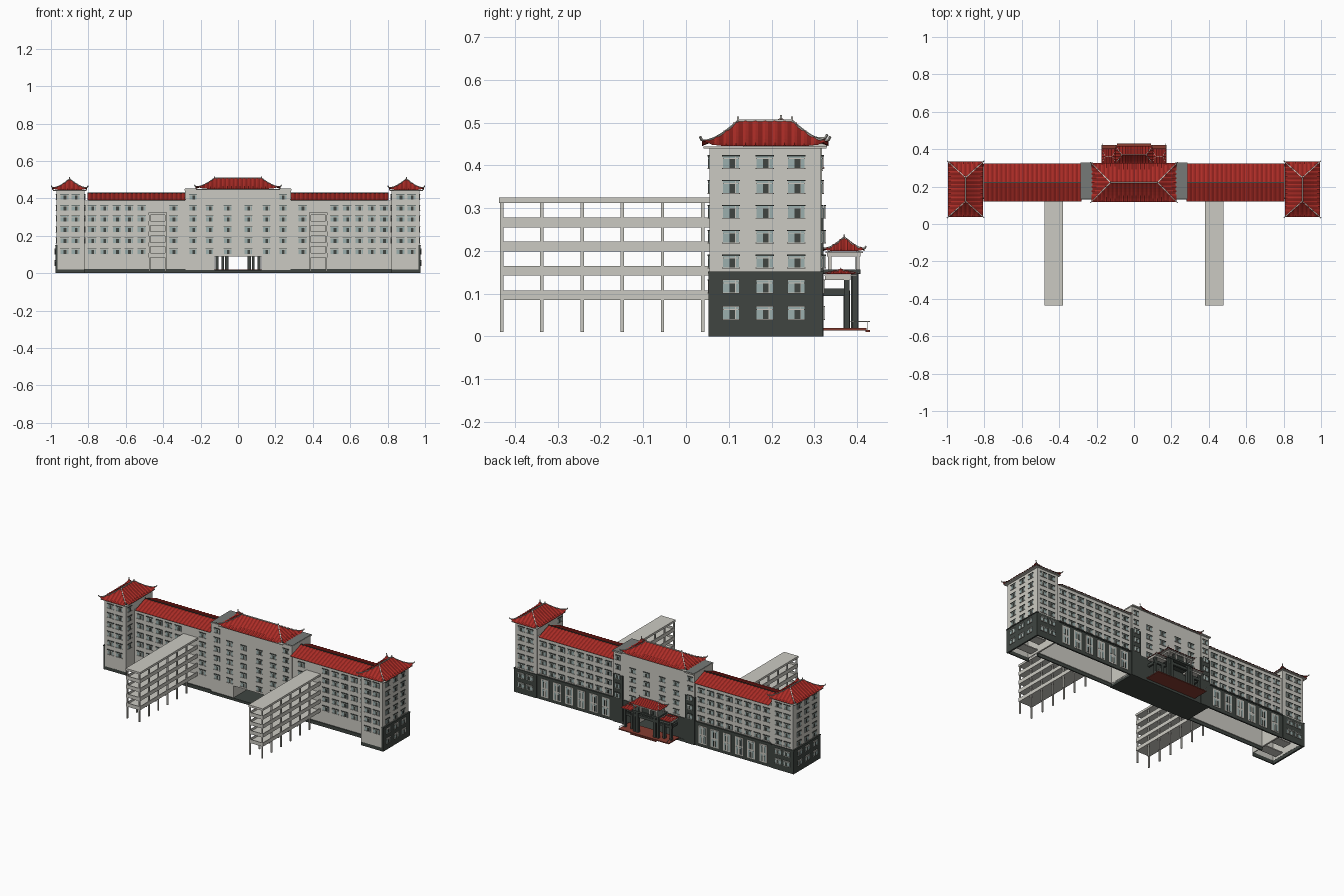
import bpy, bmesh
from mathutils import Vector, Matrix

if "Cube" in bpy.data.objects:
    bpy.data.objects.remove(bpy.data.objects["Cube"])

COLOURS = {
    "wall_grey": (0.60, 0.59, 0.54),
    "dark_stone": (0.05, 0.06, 0.053),
    "tile_red": (0.42, 0.026, 0.02),
    "tile_shadow_red": (0.25, 0.014, 0.011),
    "pale_trim": (0.58, 0.56, 0.51),
    "window_glass": (0.33, 0.43, 0.42),
    "flat_roof_grey": (0.18, 0.195, 0.185),
    "terracotta": (0.24, 0.045, 0.03),
}
NAMES = list(COLOURS)
MATS = []
for name, rgb in COLOURS.items():
    m = bpy.data.materials.new(name)
    m.use_nodes = True
    m.diffuse_color = (*rgb, 1)
    m.node_tree.nodes["Principled BSDF"].inputs["Base Color"].default_value = (*rgb, 1)
    MATS.append(m)
WALL, DARK, TILE, SHADE, TRIM, GLASS, FLAT, CLAY = range(len(NAMES))


class Part:
    """Collects boxes, beams and faces into one named mesh object."""

    def __init__(self, name):
        self.name, self.bm = name, bmesh.new()

    def cube(self, matrix, mat):
        made = bmesh.ops.create_cube(self.bm, size=1, matrix=matrix)
        for f in {f for v in made["verts"] for f in v.link_faces}:
            f.material_index = mat

    def box(self, xs, ys, zs, mat):
        centre = [(a[0] + a[1]) / 2 for a in (xs, ys, zs)]
        size = [abs(a[1] - a[0]) for a in (xs, ys, zs)]
        self.cube(Matrix.Translation(centre) @ Matrix.Diagonal((*size, 1)), mat)

    def shell(self, xs, ys, zs, mat, t=.005):
        """Hollow block: four walls and a top, open underneath."""
        (x0, x1), (y0, y1), (z0, z1) = sorted(xs), ys, zs
        for wall in (y0, y1 - t):
            self.box((x0, x1), (wall, wall + t), zs, mat)
        for wall in (x0, x1 - t):
            self.box((wall, wall + t), (y0 + t, y1 - t), zs, mat)
        self.box((x0 + t, x1 - t), (y0 + t, y1 - t), (z1 - t, z1), mat)

    def beam(self, a, b, w, mat):
        d = b - a
        if d.length > 1e-5:
            rot = d.to_track_quat('Z', 'Y').to_matrix().to_4x4()
            self.cube(Matrix.Translation((a + b) / 2) @ rot @ Matrix.Diagonal((w, w, d.length, 1)), mat)

    def face(self, points, mat):
        self.bm.faces.new([self.bm.verts.new(p) for p in points]).material_index = mat

    def plate(self, axis, wall, out, us, zs, depth, mat):
        """Thin plate on a wall facing along x or y."""
        across = (wall, wall + out * depth)
        self.box(*((us, across) if axis == 'y' else (across, us)), zs, mat)

    def window(self, axis, wall, out, u, z, w=0.042, h=0.029, header=DARK):
        def p(a, b, c, d, depth, mat):
            self.plate(axis, wall, out, (u + a * w, u + b * w), (z + c * h, z + d * h), depth, mat)
        p(-.5, .5, -.5, .5, .002, GLASS)
        p(-.1, .25, -.5, .25, .003, DARK)
        p(-.5, .5, .25, .31, .004, TRIM)
        p(.25, .3, -.5, .5, .004, TRIM)
        p(-.56, .56, .46, .55, .005, header)
        p(-.56, .56, -.56, -.49, .005, TRIM)

    def finish(self):
        bmesh.ops.remove_doubles(self.bm, verts=self.bm.verts, dist=1e-5)
        mesh = bpy.data.meshes.new(self.name)
        self.bm.to_mesh(mesh)
        self.bm.free()
        for m in MATS:
            mesh.materials.append(m)
        obj = bpy.data.objects.new(self.name, mesh)
        bpy.context.collection.objects.link(obj)


def tiled_roof(name, cx, cy, half, ridge, z0, z1, lift=0.014, power=1.3, gap=0.022, trim=0.0045, gable=False):
    """Curved hip roof (or plain gable) with raised tile ribs, hip ridges and horns."""
    part = Part(name)

    def point(k, t, s=None, u=None, up=0.0):
        i = k % 2
        along = half[i] + (ridge[i] - half[i]) * t
        out = half[1 - i] + (ridge[1 - i] - half[1 - i]) * t
        if u is None:
            u = s * along
        s = u / along if along > 1e-6 else 1
        z = z0 + (z1 - z0) * t ** power + lift * min(abs(s), 1) ** 8 * (1 - t) ** 3 + up
        x, y = ((u, -out), (out, u), (-u, out), (-out, -u))[k]
        return Vector((cx + x, cy + y, z))

    rows, cols = (1, 1) if gable else (6, 12)
    for k in (0, 2) if gable else range(4):
        for i in range(rows):
            for j in range(cols):
                a, b, c, d = i / rows, (i + 1) / rows, 2 * j / cols - 1, 2 * (j + 1) / cols - 1
                quad = [point(k, a, c), point(k, a, d), point(k, b, d), point(k, b, c)]
                if (quad[2] - quad[3]).length < 1e-5:
                    quad.pop()
                part.face(quad, SHADE)
        # tile ribs run straight down the slope and stop at the hip
        length, top = half[k % 2], ridge[k % 2]
        count = int(2 * length / gap)
        w = gap * 0.3
        for j in range(count):
            u = (j + 0.5) * 2 * length / count - length
            end = 1 if gable else min(1, (length - abs(u)) / (length - top))
            for i in range(rows):
                a, b = end * i / rows, end * (i + 1) / rows
                left, mid, right = [(point(k, a, u=u + o, up=h), point(k, b, u=u + o, up=h))
                                    for o, h in ((-w, 0.0005), (0, 0.0028), (w, 0.0005))]
                part.face([left[0], mid[0], mid[1], left[1]], TILE)
                part.face([mid[0], right[0], right[1], mid[1]], TILE)
    # eave board and soffit
    part.box((cx - half[0] + .004, cx + half[0] - .004), (cy - half[1] + .004, cy + half[1] - .004),
             (z0 - .005, z0 - .001), TRIM)
    # main ridge
    ends = [Vector((cx + s * ridge[0], cy + s * ridge[1], z1 + .001)) for s in (-1, 1)]
    part.beam(*ends, trim * 1.2, DARK if gable else TRIM)
    if not gable:
        for k in range(4):
            path = [point(k, 1 - i / 6, 1) for i in range(7)]
            flare = (path[-1] - path[-2]).normalized() * trim * 1.4
            path.append(path[-1] + Vector((flare.x, flare.y, trim * 1.8)))
            for a, b in zip(path, path[1:]):
                part.beam(a, b, trim, TRIM)
        for e in ends:
            part.beam(e, e + Vector((0, 0, trim * 2)), trim, TRIM)
    part.finish()


ROWS = [0.117 + 0.0582 * i for i in range(6)]

# End towers
for s, side in ((1, "left"), (-1, "right")):
    tower = Part(side + "_end_tower")
    tower.shell((s * .82, s * .97), (.055, .316), (.02, .44), WALL)
    tower.box((s * .82, s * .97), (.055, .061), (0, .022), DARK)
    tower.box((s * .966, s * .976), (.053, .32), (0, .15), DARK)
    tower.box((s * .82, s * .976), (.312, .32), (0, .15), DARK)
    tower.box((s * .966, s * .979), (.051, .322), (.147, .152), DARK)
    # stair landings inside the open base
    for y, z in ((.12, .03), (.19, .06), (.26, .09)):
        tower.box((s * .83, s * .96), (y - .03, y + .03), (z, z + .006), WALL)
    for z in [0.055] + ROWS:
        low = z < .15
        for y in (.105, .184, .258):
            tower.window('x', s * (.976 if low else .97), s, y, z, .038, header=TRIM if low else DARK)
        for x in (.868, .928):
            if z > .1:
                tower.window('y', .055, -1, s * x, z)
            tower.window('y', .32 if low else .316, 1, s * x, z, header=TRIM if low else DARK)
    for z in ROWS[1:]:
        tower.window('x', s * .82, -s, .09, z, .036)
    tower.finish()
    tiled_roof(side + "_tower_roof", s * .90, .185, (.094, .148), (0, .063), .445, .504)

    # Wings between the towers and the centre block
    wing = Part(side + "_wing")
    wing.shell((s * .28, s * .82), (.14, .31), (.02, .388), WALL)
    wing.box((s * .28, s * .82), (.134, .14), (0, .022), DARK)
    wing.box((s * .28, s * .82), (.308, .317), (0, .15), DARK)
    wing.box((s * .28, s * .82), (.308, .321), (.145, .152), DARK)
    for z in ROWS[:5]:
        for x in (.78, .715, .648, .583, .515, .345):
            wing.window('y', .14, -1, s * x, z)
        if z > .15:
            for i in range(8):
                wing.window('y', .31, 1, s * (.325 + i * .065), z)
    # tall two-storey bays at the rear
    for i in range(6):
        x = s * (.338 + i * .085)
        wing.plate('y', .317, 1, (x - .027, x + .027), (.02, .132), .002, TRIM)
        for e in (-1, 1):
            for a, b in ((.026, .07), (.08, .125)):
                wing.plate('y', .317, 1, (x + e * .005, x + e * .02), (a, b), .003, GLASS)
                wing.plate('y', .317, 1, (x + e * .005, x + e * .01), (a, b - .01), .004, DARK)
    wing.finish()
    tiled_roof(side + "_wing_roof", s * .542, .222, (.262, .102), (.262, 0), .392, .428,
               lift=0, power=1, gap=.023, gable=True)

    # Open walkways on posts
    walk = Part(side + "_walkway")
    mid = s * .429
    for z in (.085, .142, .199, .255):
        walk.box((mid - .049, mid + .049), (-.435, .14), (z, z + .01), WALL)
        for e in (-1, 1):
            walk.box((mid + e * .044, mid + e * .049), (-.435, .14), (z, z + .023), WALL)
        walk.box((mid - .049, mid + .049), (-.435, -.43), (z, z + .023), WALL)
    walk.box((mid - .05, mid + .05), (-.437, .14), (.312, .325), WALL)
    for i in range(6):
        y = -.431 + i * .094
        for e in (-1, 1):
            x = mid + e * .042
            walk.box((x - .004, x + .004), (y - .004, y + .004), (.01, .314), WALL)
    walk.finish()

# Centre block with a passage through the ground floor
centre = Part("centre_block")
for s in (-1, 1):
    centre.box((s * .125, s * .225), (.135, .314), (.015, .445), WALL)
    centre.box((s * .222, s * .283), (.135, .318), (.015, .445), WALL)
    centre.box((s * .22, s * .285), (.133, .33), (.443, .45), WALL)
    centre.box((s * .222, s * .283), (.137, .327), (.45, .452), FLAT)
    centre.box((s * .218, s * .286), (.30, .322), (0, .30), DARK)
    centre.box((s * .125, s * .225), (.31, .318), (0, .15), DARK)
    for z in ROWS:
        for x in (.055, .152, .24):
            if x < .2 and z > .4:
                continue
            centre.window('y', .135, -1, s * x, z, .038)
            if z > .16 and x < .2:
                centre.window('y', .314, 1, s * x, z, .038)
    for z in ROWS[1:]:
        centre.window('y', .318 if z > .3 else .322, 1, s * .252, z, .032)
centre.box((-.125, .125), (.135, .314), (.09, .445), WALL)
centre.box((-.125, .125), (.31, .318), (.09, .15), DARK)
centre.box((-.283, .283), (.13, .32), (0, .016), DARK)
centre.finish()
tiled_roof("centre_roof", 0, .222, (.228, .104), (.126, 0), .45, .508)

# Rear entrance porch
porch = Part("entrance_porch")
porch.box((-.175, .175), (.318, .422), (.014, .02), CLAY)
porch.box((-.09, .09), (.42, .43), (.01, .015), CLAY)
for s in (-1, 1):
    for x, y, w, top in ((.06, .395, .009, .155), (.082, .395, .007, .155),
                         (.112, .376, .008, .108), (.16, .376, .007, .14)):
        porch.box((s * x - w, s * x + w), (y - w, y + w), (.02, top), DARK)
    porch.box((s * .085, s * .17), (.37, .382), (.095, .112), DARK)
    porch.box((s * .153, s * .165), (.316, .382), (.095, .112), DARK)
    porch.box((s * .085, s * .17), (.325, .385), (.132, .142), TRIM)
    for y in (.336, .402):
        for x in (.03, .08):
            porch.box((s * x - .004, s * x + .004), (y - .004, y + .004), (.155, .2), TRIM)
    porch.box((s * .167, s * .169), (.385, .43), (.034, .036), TRIM)
    for y in (.39, .424):
        porch.box((s * .167, s * .169), (y, y + .002), (.015, .035), TRIM)
porch.box((-.092, .092), (.316, .408), (.146, .157), DARK)
porch.box((-.085, .085), (.388, .402), (.115, .132), DARK)
porch.box((-.085, .085), (.33, .408), (.187, .195), TRIM)
porch.box((-.05, .05), (.396, .401), (.158, .186), DARK)
porch.finish()
tiled_roof("porch_roof", 0, .37, (.1, .048), (.065, 0), .2, .232, lift=.006, gap=.015, trim=.003)
for s, side in ((1, "left"), (-1, "right")):
    tiled_roof(side + "_porch_side_roof", s * .135, .362, (.038, .042), (.02, 0), .146, .156,
               lift=.002, gap=.015, trim=.002)
